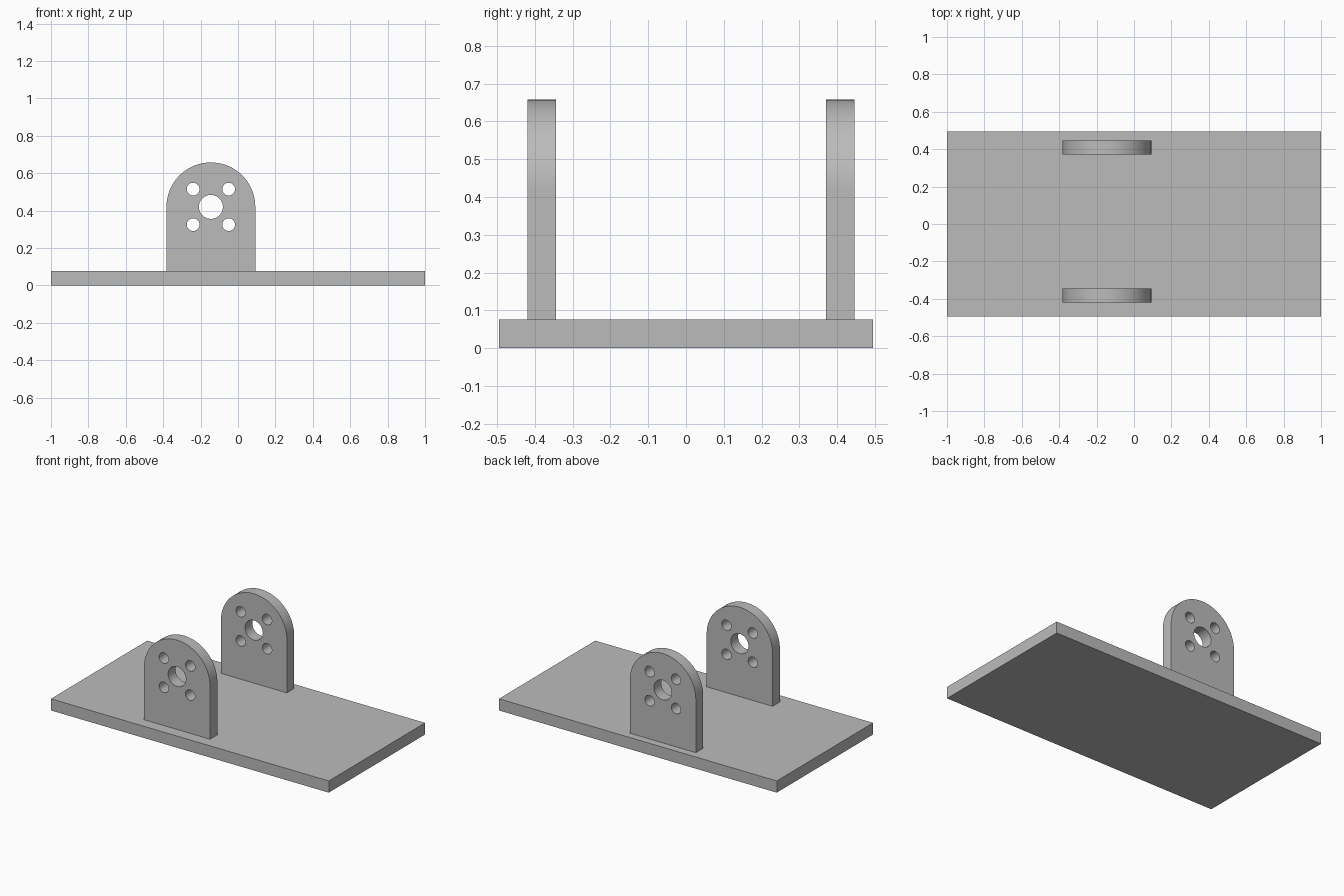
import bpy, bmesh
from math import pi, sin, cos, radians
from mathutils import Matrix, Vector

cube = bpy.data.objects.get("Cube")
if cube:
    bpy.data.objects.remove(cube, do_unlink=True)

# Main dimensions
PLATE = Vector((2.0, 0.99, 0.076))
CENTER_X, CENTER_Z, RADIUS = -0.145, 0.42, 0.2375
THICKNESS = 0.075
BOLT_OFFSET = 0.095

gray = bpy.data.materials.new("plain gray")
gray.use_nodes = True
color = (0.5, 0.5, 0.5, 1)
gray.diffuse_color = color
gray.node_tree.nodes["Principled BSDF"].inputs["Base Color"].default_value = color


def make_object(name, bm):
    bmesh.ops.recalc_face_normals(bm, faces=bm.faces)
    mesh = bpy.data.meshes.new(name)
    bm.to_mesh(mesh)
    bm.free()
    mesh.materials.append(gray)
    obj = bpy.data.objects.new(name, mesh)
    bpy.context.collection.objects.link(obj)
    return obj


def add_hole(bm, x, z, radius):
    turn = Matrix.Translation((x, 0, z)) @ Matrix.Rotation(pi / 2, 4, "X")
    bmesh.ops.create_cone(bm, cap_ends=True, segments=48, radius1=radius,
                          radius2=radius, depth=2, matrix=turn)


def make_bracket(name, y, cutter):
    # Straight sides rising into a half-round top
    steps = 48
    arc = [pi * i / steps for i in range(steps + 1)]
    outline = [(CENTER_X + RADIUS * cos(a), CENTER_Z + RADIUS * sin(a)) for a in arc]
    outline += [(CENTER_X - RADIUS, PLATE.z), (CENTER_X + RADIUS, PLATE.z)]
    bm = bmesh.new()
    face = bm.faces.new([bm.verts.new((x, y - THICKNESS / 2, z)) for x, z in outline])
    extruded = bmesh.ops.extrude_face_region(bm, geom=[face])["geom"]
    bmesh.ops.translate(bm, vec=(0, THICKNESS, 0),
                        verts=[v for v in extruded if isinstance(v, bmesh.types.BMVert)])
    obj = make_object(name, bm)

    # Drill the shaft hole and bolt holes
    drill = obj.modifiers.new("drill", "BOOLEAN")
    drill.operation = "DIFFERENCE"
    drill.solver = "EXACT"
    drill.object = cutter
    bpy.ops.object.select_all(action="DESELECT")
    obj.select_set(True)
    bpy.context.view_layer.objects.active = obj
    bpy.ops.object.modifier_apply(modifier=drill.name)
    bpy.ops.object.shade_smooth_by_angle(angle=radians(30))


# Base plate
bm = bmesh.new()
bmesh.ops.create_cube(bm, size=1, matrix=Matrix.Translation((0, 0, PLATE.z / 2))
                      @ Matrix.Diagonal((*PLATE, 1)))
make_object("base_plate", bm)

# Shared cutter: large centre hole with four bolt holes around it
bm = bmesh.new()
add_hole(bm, CENTER_X, CENTER_Z, 0.064)
for sx in (-1, 1):
    for sz in (-1, 1):
        add_hole(bm, CENTER_X + sx * BOLT_OFFSET, CENTER_Z + sz * BOLT_OFFSET, 0.034)
cutter = make_object("hole_cutter", bm)
cutter.hide_render = True

# Upright brackets
make_bracket("front_bracket", -0.382, cutter)
make_bracket("back_bracket", 0.408, cutter)
bpy.data.objects.remove(cutter, do_unlink=True)
